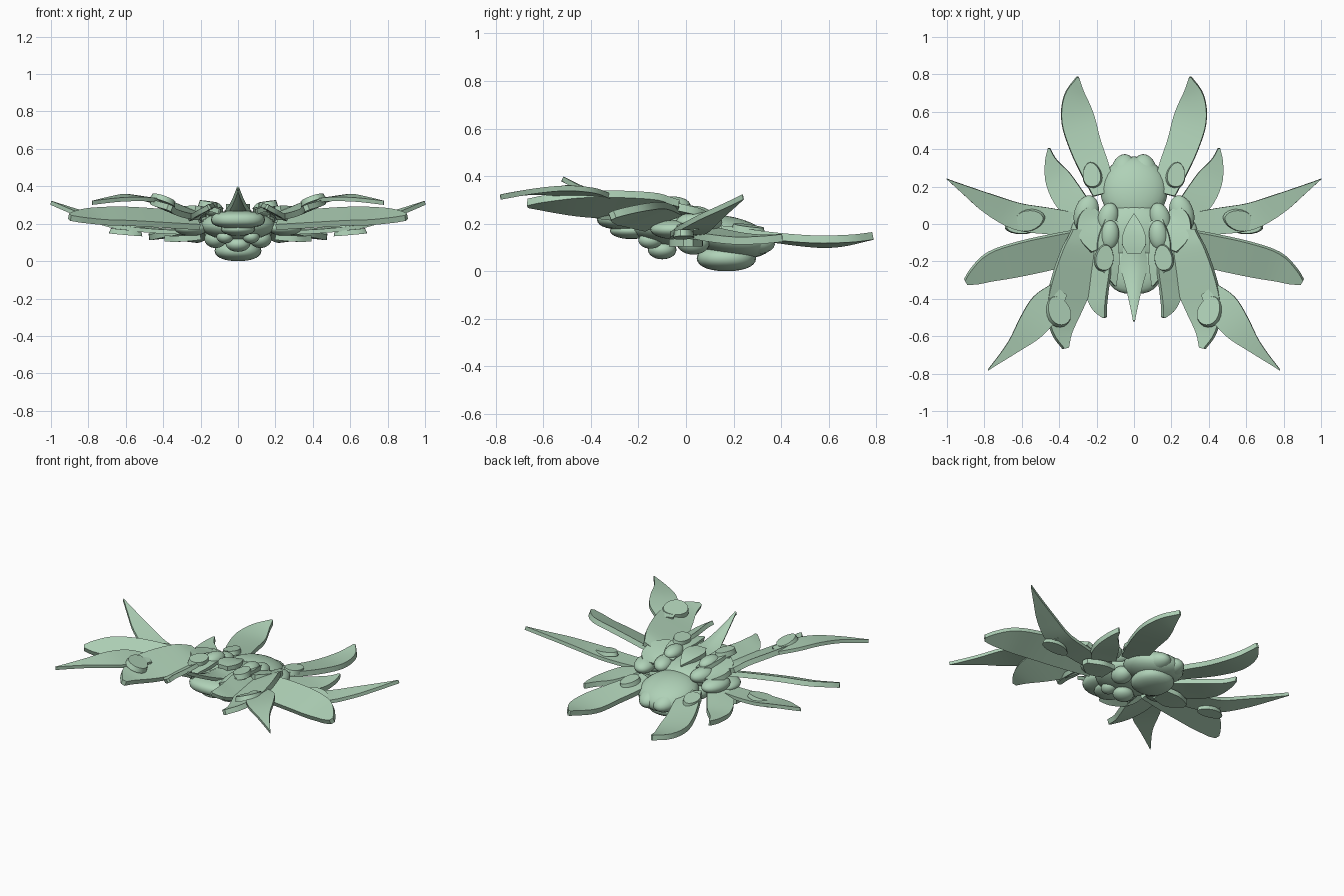
import bpy, bmesh, math
from mathutils import Vector, Euler

green = bpy.data.materials.new("pale_green")
green.diffuse_color = (0.43, 0.64, 0.475, 1)


def finish(name, bm, mirror, thick=0, angle=35):
    bmesh.ops.recalc_face_normals(bm, faces=bm.faces)
    me = bpy.data.meshes.new(name)
    bm.to_mesh(me)
    bm.free()
    me.materials.append(green)
    ob = bpy.data.objects.new(name, me)
    bpy.context.collection.objects.link(ob)
    bpy.ops.object.select_all(action='DESELECT')
    bpy.context.view_layer.objects.active = ob
    ob.select_set(True)
    if thick:  # applied first so the rims stay crisp
        s = ob.modifiers.new("thickness", 'SOLIDIFY')
        s.thickness, s.offset = thick, 0
        bpy.ops.object.modifier_apply(modifier=s.name)
    bpy.ops.object.shade_smooth_by_angle(angle=math.radians(angle))
    if mirror:
        ob.modifiers.new("mirror", 'MIRROR').use_mirror_merge = False
    return ob


def leaf(name, stations, roll=0, thick=0.032, mirror=True, cup=0.0):
    """Blade along a smooth spine of (x, y, z, half width); roll lifts its left edge."""
    p = [Vector(s) for s in stations]
    p = [2 * p[0] - p[1]] + p + [2 * p[-1] - p[-2]]
    line = []
    for i in range(1, len(p) - 2):
        a, b, c, d = p[i - 1:i + 3]
        for k in range(4):
            t = k / 4
            line.append(0.5 * (2 * b + (c - a) * t + (2 * a - 5 * b + 4 * c - d) * t * t
                               + (3 * b - a - 3 * c + d) * t ** 3))
    line.append(p[-2])
    bm = bmesh.new()
    rows = []
    for i, q in enumerate(line):
        e = line[min(i + 1, len(line) - 1)] - line[max(i - 1, 0)]
        n = Vector((-e.y, e.x, 0)).normalized()
        n.z = roll
        w = max(q.w, 0.002)
        rows.append([bm.verts.new(q.xyz + n * w * f + Vector((0, 0, cup * w * f * f)))
                     for f in (-1, -0.5, 0, 0.5, 1)])
    for r, s in zip(rows, rows[1:]):
        for j in range(4):
            bm.faces.new((r[j], r[j + 1], s[j + 1], s[j]))
    return finish(name, bm, mirror, thick)


def blob(name, loc, size, rot=(0, 0, 0), mirror=False, box=1.0):
    """Ellipsoid; box below 1 squares it off."""
    bm = bmesh.new()
    bmesh.ops.create_uvsphere(bm, u_segments=24, v_segments=14, radius=1)
    r = Euler([math.radians(a) for a in rot]).to_matrix()
    for v in bm.verts:
        c = Vector([math.copysign(abs(a) ** box, a) if abs(a) > 1e-5 else 0 for a in v.co])
        v.co = r @ (c * Vector(size)) + Vector(loc)
    return finish(name, bm, mirror, angle=60)


def pad(name, loc, size, rot=(0, 0, 0)):
    """Flat oval scale, narrower towards +y, with a chamfered rim, mirrored."""
    bm = bmesh.new()
    bmesh.ops.create_cone(bm, cap_ends=True, segments=20, radius1=1, radius2=0.9, depth=2)
    r = Euler([math.radians(a) for a in rot]).to_matrix()
    for v in bm.verts:
        v.co.x *= 1 - 0.15 * v.co.y
        v.co = r @ (v.co * Vector(size)) + Vector(loc)
    return finish(name, bm, True)


# Body: rear abdomen, underside lobes, chest and head
blob("abdomen", (0, 0.18, 0.145), (0.18, 0.185, 0.085), (-12, 0, 0))
blob("abdomen_lobe", (0.05, 0.245, 0.13), (0.08, 0.13, 0.06), (-8, 0, 0), True)
blob("belly", (0, 0.17, 0.055), (0.125, 0.125, 0.055), box=0.9)
blob("chest", (0, -0.06, 0.19), (0.2, 0.18, 0.08))
blob("head", (0, -0.25, 0.222), (0.145, 0.125, 0.048), box=0.8)
blob("chin", (0, -0.23, 0.17), (0.09, 0.09, 0.035))
blob("throat_bump", (0, -0.1, 0.09), (0.065, 0.06, 0.04))
blob("throat_side_bump", (0.07, -0.15, 0.13), (0.045, 0.05, 0.035), mirror=True)
blob("hip_bump", (0.12, 0.03, 0.12), (0.06, 0.07, 0.05), mirror=True)
blob("shoulder", (0.14, 0.03, 0.23), (0.055, 0.085, 0.045), (0, 0, 15), True)
blob("outer_shoulder", (0.255, 0.055, 0.205), (0.065, 0.1, 0.045), (0, 0, 15), True)
blob("side_joint", (0.25, -0.05, 0.175), (0.09, 0.1, 0.04), mirror=True)

# Rear petals
leaf("rear_petal", [(0.17, 0.16, .17, .05), (0.2, 0.27, .155, .075), (0.26, 0.42, .135, .085),
                    (0.3, 0.56, .124, .088), (0.315, 0.68, .13, .06), (0.3, 0.785, .148, .006)],
     -0.12)
leaf("rear_side_leaf", [(0.25, 0.04, .17, .06), (0.34, 0.13, .15, .08), (0.405, 0.24, .135, .07),
                        (0.443, 0.33, .135, .034), (0.455, 0.405, .14, .005)], 0.1)
pad("rear_pad", (0.225, 0.262, 0.178), (0.052, 0.073, 0.014), (-8, 5, -10))

# Side spikes and wings
leaf("side_spike", [(0.26, -0.01, .155, .06), (0.45, 0.015, .165, .07), (0.62, 0.04, .185, .072),
                    (0.77, 0.105, .23, .055), (0.9, 0.18, .275, .025), (1.0, 0.24, .312, .001)],
     0.05, 0.022)
pad("side_pad", (0.56, 0.02, 0.19), (0.06, 0.085, 0.012), (8, -6, 75))
pad("side_inner_pad", (0.6, -0.01, 0.155), (0.09, 0.045, 0.014), (2, -5, 0))
leaf("side_wing", [(0.22, -0.1, .215, .08), (0.42, -0.145, .23, .088), (0.6, -0.185, .24, .088),
                   (0.75, -0.225, .24, .076), (0.85, -0.28, .237, .042), (0.9, -0.31, .235, .012)],
     0.42)
leaf("lower_side_leaf", [(0.2, 0.0, .13, .06), (0.3, 0.0, .12, .07), (0.39, 0.01, .12, .02)])

# Front petals, spikes and scales
leaf("front_petal", [(0.28, -0.03, .265, .05), (0.285, -0.13, .275, .09), (0.33, -0.3, .28, .105),
                     (0.375, -0.45, .285, .092), (0.385, -0.57, .285, .055),
                     (0.365, -0.665, .285, .012)], 0.42)
leaf("front_spike", [(0.4, -0.35, .31, .05), (0.47, -0.44, .33, .085), (0.55, -0.55, .34, .076),
                     (0.65, -0.66, .333, .036), (0.78, -0.78, .312, .001)], 0.12, 0.022)
pad("front_pad", (0.405, -0.465, 0.325), (0.068, 0.088, 0.015), (0, -22, -25))
leaf("cheek_leaf", [(0.17, -0.14, .27, .05), (0.195, -0.25, .262, .068), (0.2, -0.35, .262, .06),
                    (0.185, -0.44, .275, .037), (0.155, -0.5, .29, .006)], -0.55, 0.026)
leaf("inner_leaf", [(0.12, 0.02, .255, .035), (0.14, -0.1, .28, .055), (0.13, -0.22, .28, .05),
                    (0.1, -0.33, .265, .004)], 0.2, 0.028)
leaf("shoulder_leaf", [(0.22, 0.08, .225, .03), (0.24, 0.02, .245, .06), (0.23, -0.06, .265, .065),
                       (0.2, -0.14, .275, .03)], 0.2)
pad("brow_pad", (0.158, -0.18, 0.304), (0.052, 0.075, 0.016), (0, -8, 8))
blob("brow_dome", (0.13, -0.06, 0.275), (0.05, 0.08, 0.04), (0, 0, 5), True)

# Central crest
leaf("crest_scale", [(0, 0.05, .25, .003), (0, -0.03, .28, .05), (0, -0.1, .29, .065),
                     (0, -0.16, .29, .035)], 0, 0.028, False)
leaf("crest_spike", [(0, -0.12, .27, .05), (0, -0.22, .275, .07), (0, -0.32, .3, .045),
                     (0, -0.42, .34, .022), (0, -0.52, .388, .001)], 0, 0.022, False, -0.3)
